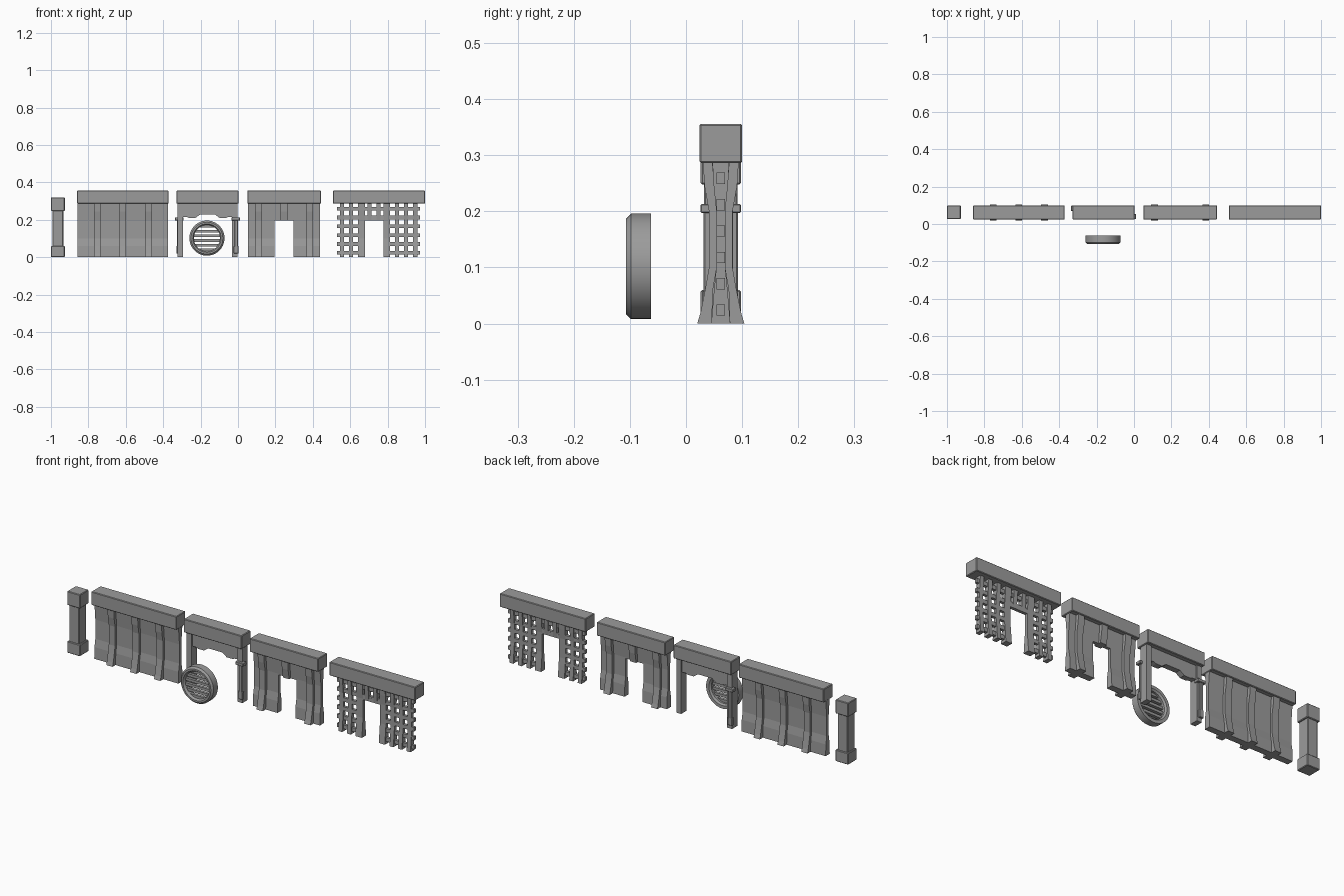
import bpy, bmesh, math
from mathutils import Matrix, Vector

cube = bpy.data.objects.get("Cube")
if cube:
    bpy.data.objects.remove(cube)

stone = bpy.data.materials.new("stone_grey")
stone.use_nodes = True
GREY = (0.33, 0.33, 0.33, 1)
stone.diffuse_color = GREY
stone.node_tree.nodes["Principled BSDF"].inputs["Base Color"].default_value = GREY

Y = 0.062       # centre plane of the wall row
TOP = 0.29      # underside of the beams
DOOR = 0.195    # head of the small doorways
# (height, half depth) silhouettes
PANEL = [(0, .017), (.06, .015), (.1, .008), (.2, .008), (.245, .012), (TOP, .016)]
RIB = [(0, .042), (.02, .036), (.06, .028), (.1, .021), (.2, .021), (.245, .029), (TOP, .032)]
BAR = [(0, .017), (.06, .012), (.1, .008), (.2, .008), (.25, .013), (TOP, .015)]


def finish(name, bm, bevel=0):
    bmesh.ops.recalc_face_normals(bm, faces=bm.faces)
    mesh = bpy.data.meshes.new(name)
    bm.to_mesh(mesh)
    bm.free()
    mesh.materials.append(stone)
    ob = bpy.data.objects.new(name, mesh)
    bpy.context.collection.objects.link(ob)
    if bevel:
        mod = ob.modifiers.new("Bevel", 'BEVEL')
        mod.width, mod.segments = bevel, 1
    return ob


def extrude(name, points, step, bevel=0):
    """Extrude a flat outline along a vector."""
    bm = bmesh.new()
    face = bm.faces.new([bm.verts.new(p) for p in points])
    new = bmesh.ops.extrude_face_region(bm, geom=[face])["geom"]
    verts = [g for g in new if isinstance(g, bmesh.types.BMVert)]
    bmesh.ops.translate(bm, vec=step, verts=verts)
    return finish(name, bm, bevel)


def box(name, x0, x1, y0, y1, z0, z1, bevel=0):
    outline = [(x0, y0, z0), (x1, y0, z0), (x1, y1, z0), (x0, y1, z0)]
    return extrude(name, outline, (0, 0, z1 - z0), bevel)


def slab(name, x0, x1, shape, low=0):
    """Wall piece with a symmetric side silhouette, cut off below 'low'."""
    pts = [p for p in shape if p[0] >= low]
    if pts[0][0] > low:
        before = [p for p in shape if p[0] < low][-1]
        t = (low - before[0]) / (pts[0][0] - before[0])
        pts.insert(0, (low, before[1] + t * (pts[0][1] - before[1])))
    outline = [(x0, Y - h, z) for z, h in pts] + [(x0, Y + h, z) for z, h in reversed(pts)]
    return extrude(name, outline, (x1 - x0, 0, 0))


def beam(name, x0, x1):
    box(name, x0, x1, Y - .038, Y + .038, .286, .356, .003)


# Free-standing post
PX = -.963
box("post_shaft", PX - .029, PX + .029, Y - .03, Y + .03, .03, .28, .003)
for name, z0, z1 in (("post_base", 0, .06), ("post_cap", .248, .32)):
    box(name, PX - .037, PX + .037, Y - .036, Y + .036, z0, z1, .003)

# Plain wall with three ribs
beam("wall_beam", -.86, -.371)
slab("wall_panel", -.857, -.374, PANEL)
for i in (-1, 0, 1):
    cx = -.6155 + i * .137
    slab("wall_rib", cx - .018, cx + .018, RIB)

# Wall with a doorway
DX = .2465
beam("doorway_beam", DX - .197, DX + .197)
slab("doorway_panel_right", DX - .192, DX - .051, PANEL)
slab("doorway_panel_left", DX + .051, DX + .192, PANEL)
slab("doorway_panel_above", DX - .051, DX + .051, PANEL, DOOR)
for i in (-1, 0, 1):
    cx = DX + i * .137
    slab("doorway_rib", cx - .018, cx + .018, RIB, 0 if i else DOOR)

# Wide gate: beam, shaped lintel, jambs
GX = -.163
beam("gate_beam", GX - .166, GX + .166)
half = [(.135, TOP), (.135, .215), (.112, .215), (.098, .21), (.065, .21), (.04, .228)]
edge = [(x, z) for x, z in half] + [(-x, z) for x, z in reversed(half)]
extrude("gate_lintel", [(GX + x, Y - .015, z) for x, z in edge], (0, .03, 0))
for s in (-1, 1):
    a, b = sorted((GX + s * .132, GX + s * .16))
    box("gate_jamb", a, b, Y - .022, Y + .022, 0, TOP)
    # clamp and hanging rod, turned half round on the other jamb
    a, b = sorted((GX + s * .128, GX + s * .174))
    c, d = sorted((Y - s * .008, Y - s * .036))
    box("gate_clamp", a, b, c, d, .197, .213, .002)
    a, b = sorted((GX + s * .145, GX + s * .163))
    c, d = sorted((Y - s * .016, Y - s * .031))
    box("gate_rod", a, b, c, d, .025, .2, .003)
    a, b = sorted((GX + s * .14, GX + s * .166))
    box("gate_rod_foot", a, b, c, d, .02, .06, .002)

# Round grille: lathed ring with slats
RX, RZ = -.166, .102
ring = [(.078, -.062), (.094, -.062), (.094, -.098), (.085, -.107), (.076, -.107), (.07, -.098), (.07, -.07)]
bm = bmesh.new()
vs = [bm.verts.new((RX + r, y, RZ)) for r, y in ring]
es = [bm.edges.new((vs[i], vs[(i + 1) % len(vs)])) for i in range(len(vs))]
bmesh.ops.spin(bm, geom=vs + es, cent=(RX, 0, RZ), axis=(0, 1, 0),
               angle=math.tau, steps=40, use_merge=True)
bmesh.ops.remove_doubles(bm, verts=bm.verts, dist=1e-5)
ob = finish("grille_ring", bm)
bpy.context.view_layer.objects.active = ob
ob.select_set(True)
bpy.ops.object.shade_smooth_by_angle(angle=math.radians(30))
ob.select_set(False)
for i in range(6):
    z = (i - 2.5) * .025
    w = math.sqrt(.075 ** 2 - z ** 2)
    box("grille_slat", RX - w, RX + w, -.095, -.08, RZ + z - .007, RZ + z + .007)

# Lattice with a doorway
LX, LEFT, RIGHT = .7515, .68, .777
beam("lattice_beam", LX - .2445, 1.0)
for k in range(-4, 5):
    cx = LX + k * .049
    cut = LEFT < cx < RIGHT
    slab("lattice_upright", cx - .011, cx + .011, BAR, DOOR if cut else 0)
for a, b in ((LEFT - .024, LEFT), (RIGHT, RIGHT + .024)):
    slab("lattice_jamb", a, b, BAR)
box("lattice_head", LEFT, RIGHT, Y - .008, Y + .008, DOOR, DOOR + .02)
for r in range(6):
    z = .024 + r * .047
    spans = [(.53, LEFT), (RIGHT, .972)] if z < DOOR else [(.53, .972)]
    for a, b in spans:
        box("lattice_rail", a, b, Y - .0075, Y + .0075, z - .01, z + .01)
